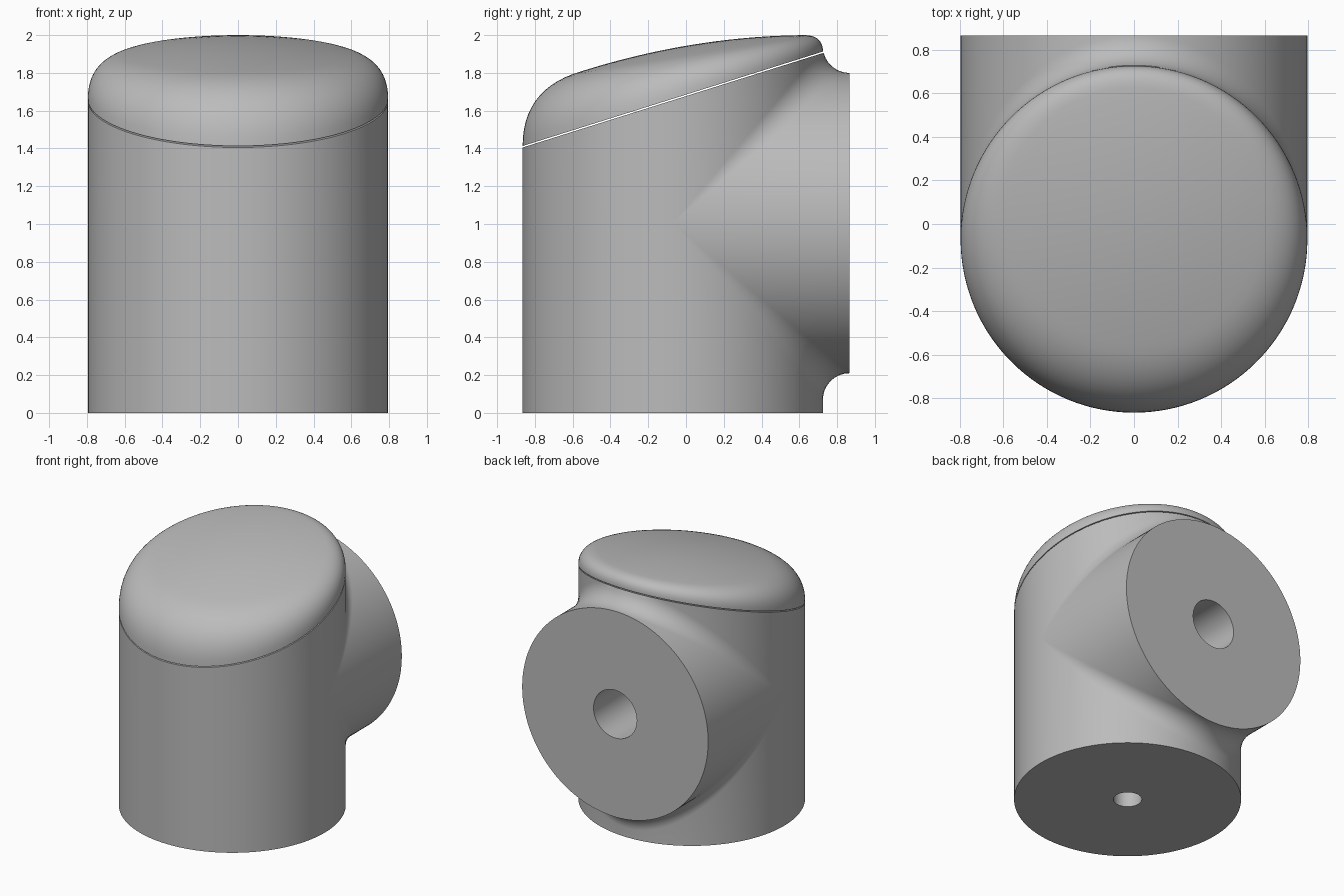
import bpy
import bmesh
from math import sin, cos, pi
from mathutils import Vector

default = bpy.data.objects.get("Cube")
if default:
    bpy.data.objects.remove(default, do_unlink=True)

R = 0.795        # radius of both cylinders
FILLET = 0.14    # blend between them
AXIS_Y = -0.07   # upright axis
AXIS_Z = 1.005   # height of the rear boss axis
BACK = 0.865
GAP = 0.008      # slit under the cap
N = 64           # columns per half turn
ARC = 12

grey = bpy.data.materials.new("plain grey")
grey.use_nodes = True
grey.diffuse_color = (0.5, 0.5, 0.5, 1)
grey.node_tree.nodes["Principled BSDF"].inputs["Base Color"].default_value = (0.5, 0.5, 0.5, 1)


def slant(y):
    """Height of the sloping cut between body and cap."""
    return 1.405 + 0.5 * (y - AXIS_Y + R) / (2 * R)


def skin(bm, columns):
    """Join neighbouring columns of points with quads."""
    rows = [[bm.verts.new(p) for p in col] for col in columns]
    for a, b in zip(rows, rows[1:]):
        for i in range(len(a) - 1):
            bm.faces.new((a[i], b[i], b[i + 1], a[i + 1]))


def finish(bm, name):
    """Weld, close the open ends and make the object."""
    bmesh.ops.remove_doubles(bm, verts=bm.verts, dist=0.0001)
    rim = [e for e in bm.edges if e.is_boundary]
    bmesh.ops.holes_fill(bm, edges=rim, sides=0)
    bmesh.ops.recalc_face_normals(bm, faces=bm.faces)
    mesh = bpy.data.meshes.new(name)
    bm.to_mesh(mesh)
    bm.free()
    mesh.materials.append(grey)
    obj = bpy.data.objects.new(name, mesh)
    bpy.context.collection.objects.link(obj)
    return obj


def activate(obj):
    bpy.ops.object.select_all(action='DESELECT')
    obj.select_set(True)
    bpy.context.view_layer.objects.active = obj


def wall(t, z):
    return Vector((R * sin(t), AXIS_Y + R * cos(t), z))


def blend_column(t, side):
    """Upright wall, rolling-ball blend, then boss wall; side is -1 below, 1 above."""
    s, c = sin(t), cos(t)
    reach = R + FILLET
    centre = Vector((reach * s, AXIS_Y + reach * c, AXIS_Z + side * reach * c))
    to_wall = Vector((-s, -c, 0))
    to_boss = Vector((-s, 0, -side * c))
    start = wall(t, 0)
    if side > 0:
        start.z = slant(start.y)
    points = [start]
    for k in range(ARC + 1):
        p = centre + FILLET * to_wall.lerp(to_boss, k / ARC).normalized()
        p.z = min(p.z, slant(p.y))
        points.append(p)
    points.append(Vector((R * s, BACK, AXIS_Z + side * R * c)))
    return points


# Body: rear halves with the boss, then the plain front half
bm = bmesh.new()
rear = [-pi / 2 + pi * j / N for j in range(N + 1)]
for side in (-1, 1):
    skin(bm, [blend_column(t, side) for t in rear])
front = []
for t in rear:
    top = wall(t + pi, 0)
    top.z = slant(top.y)
    front.append([wall(t + pi, 0), wall(t + pi, AXIS_Z), top])
skin(bm, front)
body = finish(bm, "body")


# Bores in the boss and the underside
def bore(name, radius, depth, location, tilt):
    bpy.ops.mesh.primitive_cylinder_add(vertices=48, radius=radius, depth=depth,
                                        location=location, rotation=(tilt, 0, 0))
    cutter = bpy.context.object
    cutter.name = name
    cutter.hide_render = True
    cutter.data.materials.append(grey)
    mod = body.modifiers.new(name, 'BOOLEAN')
    mod.operation = 'DIFFERENCE'
    mod.solver = 'EXACT'
    mod.object = cutter
    activate(body)
    bpy.ops.object.modifier_apply(modifier=mod.name)
    bpy.data.objects.remove(cutter, do_unlink=True)


bore("boss_bore", 0.185, 2.0, (0, BACK + 0.05, AXIS_Z), pi / 2)
bore("bottom_bore", 0.1, 2.0, (0, AXIS_Y, 0), 0)


# Cap: shallow dome whose rounded rim is widest at the front
def dome(x, y):
    return 2.0 - 0.13 * (y - 0.66) ** 2 - 0.15 * x * x


def cap_column(t):
    def on_dome(r):
        x, y = r * sin(t), AXIS_Y + r * cos(t)
        return Vector((x, y, dome(x, y)))
    inner = R - (0.185 - 0.085 * cos(t))
    corner, shoulder = on_dome(R), on_dome(inner)
    foot = corner.copy()
    foot.z = slant(foot.y) + GAP
    points = []
    for k in range(ARC + 1):
        f = k / ARC
        points.append(foot.lerp(corner, f).lerp(corner.lerp(shoulder, f), f))
    return points + [on_dome(inner * (1 - k / ARC)) for k in range(1, ARC + 1)]


bm = bmesh.new()
skin(bm, [cap_column(pi * j / N) for j in range(2 * N + 1)])
cap = finish(bm, "cap")

for part in (body, cap):
    activate(part)
    bpy.ops.object.shade_smooth_by_angle(angle=pi / 6)
